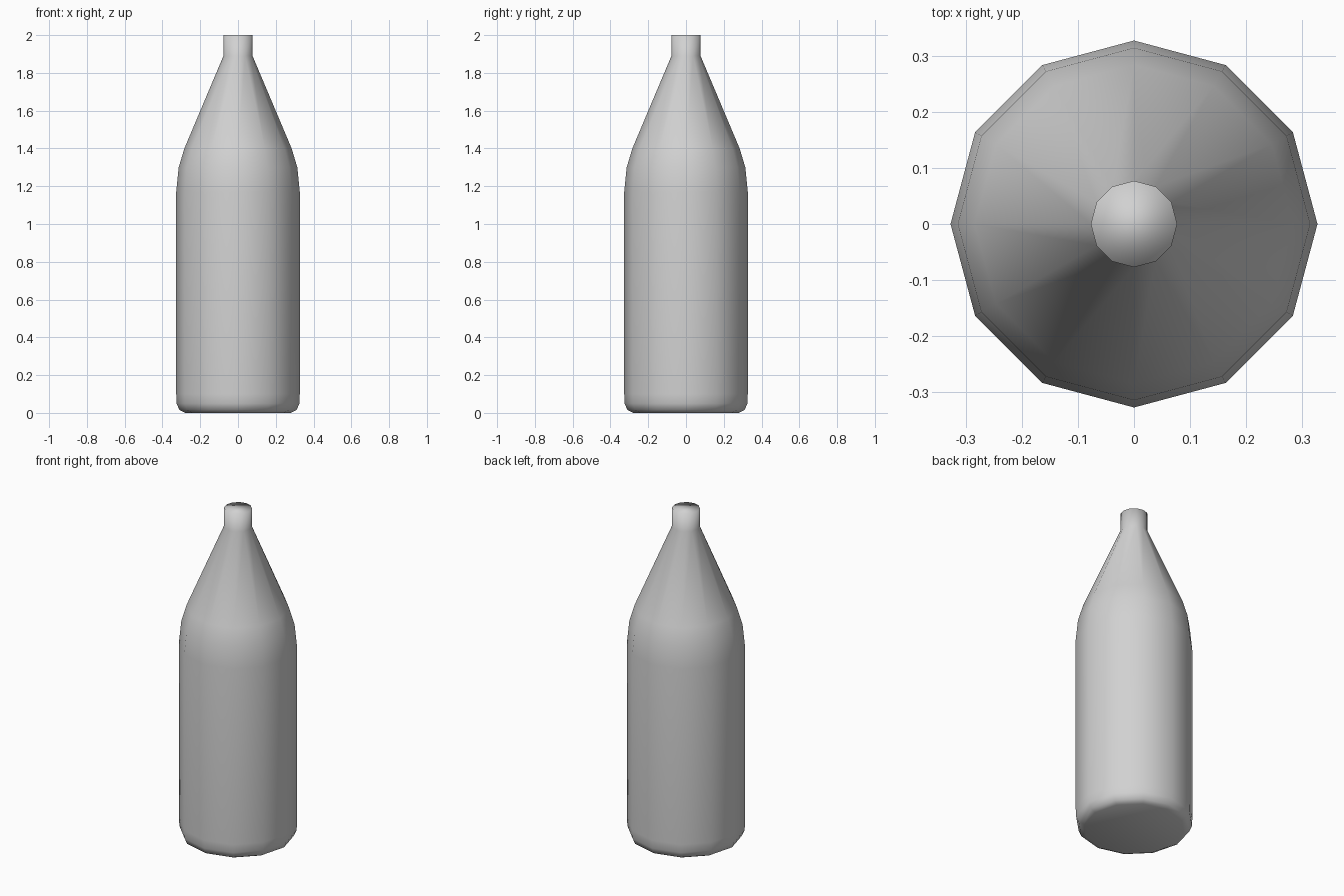
import bpy
import bmesh
from math import cos, sin, tau

cube = bpy.data.objects.get("Cube")
if cube:
    bpy.data.objects.remove(cube, do_unlink=True)

SIDES = 12

# Grey bottle material
grey = bpy.data.materials.new("bottle grey")
grey.use_nodes = True
colour = (0.64, 0.64, 0.64, 1)
grey.diffuse_color = colour
grey.node_tree.nodes["Principled BSDF"].inputs["Base Color"].default_value = colour

# Radius and height: rounded foot, straight body, curved shoulder, cone, neck
profile = [(0.28, 0), (0.31, 0.015), (0.325, 0.05), (0.327, 0.1),
           (0.327, 1.17), (0.314, 1.3), (0.284, 1.4),
           (0.077, 1.89), (0.077, 2)]

# Twelve-sided rings bridged from foot to neck, with closed ends
bm = bmesh.new()
rings = [[bm.verts.new((r * cos(tau * i / SIDES), r * sin(tau * i / SIDES), z))
          for i in range(SIDES)] for r, z in profile]
for low, high in zip(rings, rings[1:]):
    for i in range(SIDES):
        j = (i + 1) % SIDES
        bm.faces.new((low[i], low[j], high[j], high[i]))
bm.faces.new(rings[0][::-1])
bm.faces.new(rings[-1])
for face in bm.faces:
    face.smooth = True

mesh = bpy.data.meshes.new("bottle")
bm.to_mesh(mesh)
bm.free()
mesh.materials.append(grey)
bottle = bpy.data.objects.new("bottle", mesh)
bpy.context.collection.objects.link(bottle)
